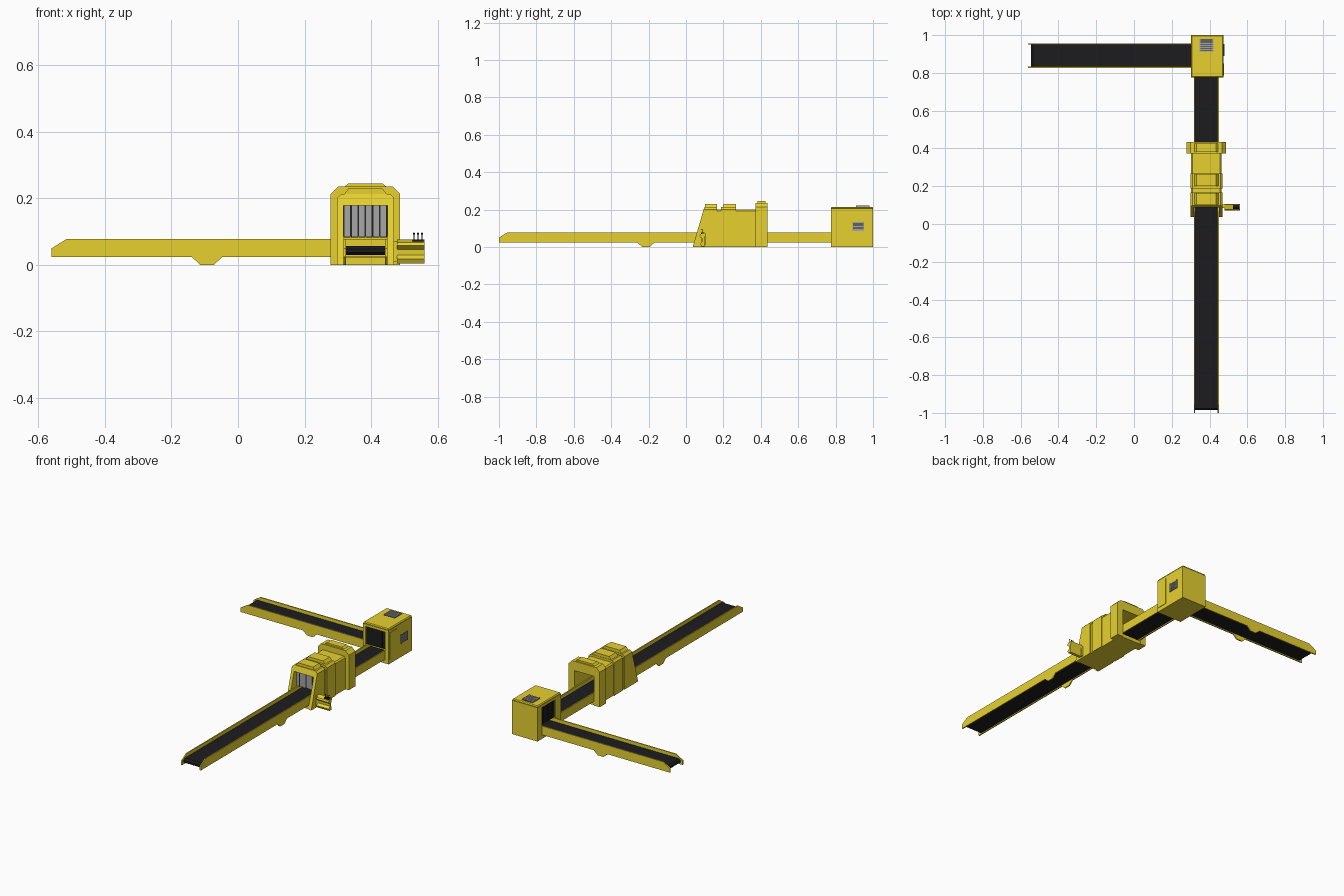
import bpy, bmesh
from mathutils import Vector

if "Cube" in bpy.data.objects:
    bpy.data.objects.remove(bpy.data.objects["Cube"])


def material(name, rgb):
    m = bpy.data.materials.new(name)
    m.diffuse_color = (*rgb, 1)
    m.use_nodes = True
    m.node_tree.nodes["Principled BSDF"].inputs["Base Color"].default_value = m.diffuse_color
    return m


YELLOW = material("yellow_paint", (0.80, 0.64, 0.03))
BLACK = material("black_rubber", (0.012, 0.012, 0.014))
GREY = material("grey_metal", (0.38, 0.38, 0.38))


def prism(name, pts, axis, lo, hi, mat, shear=None):
    """Extrude a 2D outline along an axis; shear optionally edits each vertex."""
    place = {"x": lambda p, d: (d, p[0], p[1]),
             "y": lambda p, d: (p[0], d, p[1]),
             "z": lambda p, d: (p[0], p[1], d)}[axis]
    bm = bmesh.new()
    a = [bm.verts.new(place(p, lo)) for p in pts]
    b = [bm.verts.new(place(p, hi)) for p in pts]
    bm.faces.new(a)
    bm.faces.new(b)
    for i in range(len(pts)):
        j = (i + 1) % len(pts)
        bm.faces.new((a[i], a[j], b[j], b[i]))
    if shear:
        for v in bm.verts:
            v.co = shear(v.co.copy())
    bmesh.ops.recalc_face_normals(bm, faces=bm.faces)
    me = bpy.data.meshes.new(name)
    bm.to_mesh(me)
    bm.free()
    me.materials.append(mat)
    ob = bpy.data.objects.new(name, me)
    bpy.context.collection.objects.link(ob)
    return ob


def box(name, x, y, z, mat, bevel=0):
    ob = prism(name, [(x[0], y[0]), (x[1], y[0]), (x[1], y[1]), (x[0], y[1])],
               "z", z[0], z[1], mat)
    if bevel:
        m = ob.modifiers.new("bevel", "BEVEL")
        m.width, m.segments = bevel, 1
    return ob


def arch(x0, x1, top, c, i0=0.317, i1=0.449, itop=0.178):
    """Chamfered gateway outline with a rectangular opening."""
    return [(x0, 0), (x0, top - c), (x0 + c, top), (x1 - c, top), (x1, top - c),
            (x1, 0), (i1, 0), (i1, itop), (i0, itop), (i0, 0)]


def conveyor(name, axis, start, end, lo, hi, foot):
    """Two side rails with an angled nose and a foot, and a rounded belt loop."""
    t = 0.007
    rail = [(start, 0.024), (start, 0.05), (start + 0.045, 0.078), (end, 0.078),
            (end, 0.024), (foot + 0.046, 0.024), (foot + 0.02, 0),
            (foot - 0.02, 0), (foot - 0.046, 0.024)]
    belt = [(start + 0.014, 0.037), (start + 0.014, 0.048), (start + 0.024, 0.057),
            (end - 0.01, 0.057), (end, 0.048), (end, 0.038), (end - 0.01, 0.03),
            (start + 0.022, 0.03)]
    prism(name + "_rail_a", rail, axis, lo, lo + t, YELLOW)
    prism(name + "_rail_b", rail, axis, hi - t, hi, YELLOW)
    prism(name + "_belt", belt, axis, lo + t, hi - t, BLACK)


conveyor("main_conveyor", "x", -1.0, 0.825, 0.317, 0.449, -0.214)
conveyor("side_conveyor", "y", -0.56, 0.455, 0.826, 0.956, -0.093)

# Scanner tunnel: sloping entry hood, body and floor
prism("entry_hood", arch(0.298, 0.469, 0.213, 0.012), "y", 0, 1, YELLOW,
      lambda c: Vector((c.x, 0.036 + 0.29 * c.z if c.y < 0.5 else 0.167, c.z)))
prism("tunnel_body", arch(0.303, 0.464, 0.2, 0.008), "y", 0.165, 0.375, YELLOW)
prism("middle_band", arch(0.298, 0.469, 0.213, 0.012), "y", 0.187, 0.268, YELLOW)
prism("exit_ring", arch(0.278, 0.487, 0.235, 0.022), "y", 0.372, 0.435, YELLOW)
box("tunnel_floor", (0.303, 0.464), (0.042, 0.43), (0, 0.022), YELLOW)
box("entry_sill", (0.317, 0.449), (0.04, 0.06), (0.006, 0.016), YELLOW)

# Raised caps with sloping ends on each band, with side ribs
for label, y0, y1, z0, z1, x0, x1 in (
        ("entry", 0.102, 0.165, 0.211, 0.230, 0.318, 0.448),
        ("middle", 0.200, 0.266, 0.211, 0.230, 0.318, 0.448),
        ("ring", 0.382, 0.426, 0.233, 0.245, 0.318, 0.448)):
    prism(label + "_cap", [(x0, z0), (x0 + 0.014, z1), (x1 - 0.014, z1), (x1, z0)],
          "y", y0, y1, YELLOW)

# Strip curtain hanging inside the entry
for i in range(6):
    x = 0.319 + i * 0.0216
    box(f"entry_strip_{i}", (x, x + 0.0195), (0.108 + 0.003 * (i % 2), 0.11 + 0.003 * (i % 2)),
        (0.084, 0.178), GREY)
box("entry_curtain_backing", (0.317, 0.449), (0.116, 0.118), (0.086, 0.178), BLACK)

# Control console beside the entry: folded bracket, pad and knobs
prism("control_console", [(0.082, 0.004), (0.074, 0.018), (0.087, 0.03), (0.086, 0.046),
                          (0.072, 0.058), (0.076, 0.068), (0.104, 0.076), (0.105, 0.066),
                          (0.098, 0.045), (0.1, 0.004)], "x", 0.478, 0.56, YELLOW)
box("console_mount", (0.464, 0.48), (0.084, 0.104), (0.01, 0.072), YELLOW)
box("console_pad", (0.524, 0.557), (0.08, 0.1), (0.07, 0.077), BLACK)
for i in range(3):
    x = 0.529 + i * 0.012
    box(f"knob_stem_{i}", (x - 0.001, x + 0.001), (0.085, 0.087), (0.074, 0.093), BLACK)
    bpy.ops.mesh.primitive_uv_sphere_add(segments=8, ring_count=6, radius=0.0035,
                                         location=(x, 0.086, 0.094))
    bpy.context.object.name = f"knob_{i}"
    bpy.context.object.data.materials.append(BLACK)

# Corner cabinet: framed openings towards both conveyors, closed elsewhere
X0, X1, Y0, Y1 = 0.302, 0.474, 0.775, 1.0
prism("cabinet_front", arch(X0, X1, 0.206, 0.001, itop=0.19), "y", Y0, Y0 + 0.012, YELLOW)
prism("cabinet_side", arch(Y0, Y1, 0.206, 0.001, 0.826, 0.956, 0.19), "x",
      X0, X0 + 0.012, YELLOW)
box("cabinet_right_wall", (X1 - 0.01, X1), (Y0, Y1), (0, 0.206), YELLOW)
box("cabinet_back_wall", (X0, X1), (Y1 - 0.01, Y1), (0, 0.206), YELLOW)
box("cabinet_floor", (X0, X1), (Y0, Y1), (0, 0.02), YELLOW)
box("cabinet_roof", (X0, X1), (Y0, Y1), (0.203, 0.215), YELLOW, 0.005)
box("cabinet_door", (X1, X1 + 0.003), (0.785, 0.85), (0.025, 0.19), YELLOW)
for i in range(6):
    x = 0.318 + i * 0.0218
    y = 0.827 + i * 0.0215
    box(f"front_flap_{i}", (x, x + 0.0205), (0.782, 0.785), (0.082, 0.19), BLACK)
    box(f"side_flap_{i}", (0.309, 0.312), (y, y + 0.0205), (0.082, 0.19), BLACK)

# Ventilation grilles on the roof and right wall
box("roof_grille_back", (0.352, 0.416), (0.912, 0.98), (0.213, 0.217), BLACK)
box("wall_grille_back", (X1, X1 + 0.002), (0.892, 0.95), (0.085, 0.135), BLACK)
for i in range(7):
    y = 0.912 + i * 0.0097
    box(f"roof_slat_{i}", (0.352, 0.416), (y, y + 0.007), (0.216, 0.221), GREY)
    z = 0.085 + i * 0.0072
    box(f"wall_slat_{i}", (X1, X1 + 0.005), (0.892, 0.95), (z, z + 0.005), GREY)
for i, x in enumerate((0.348, 0.416)):
    box(f"roof_grille_edge_{i}", (x, x + 0.004), (0.91, 0.982), (0.213, 0.222), GREY)
for i, y in enumerate((0.889, 0.949)):
    box(f"wall_grille_edge_{i}", (X1, X1 + 0.006), (y, y + 0.004), (0.083, 0.138), GREY)
